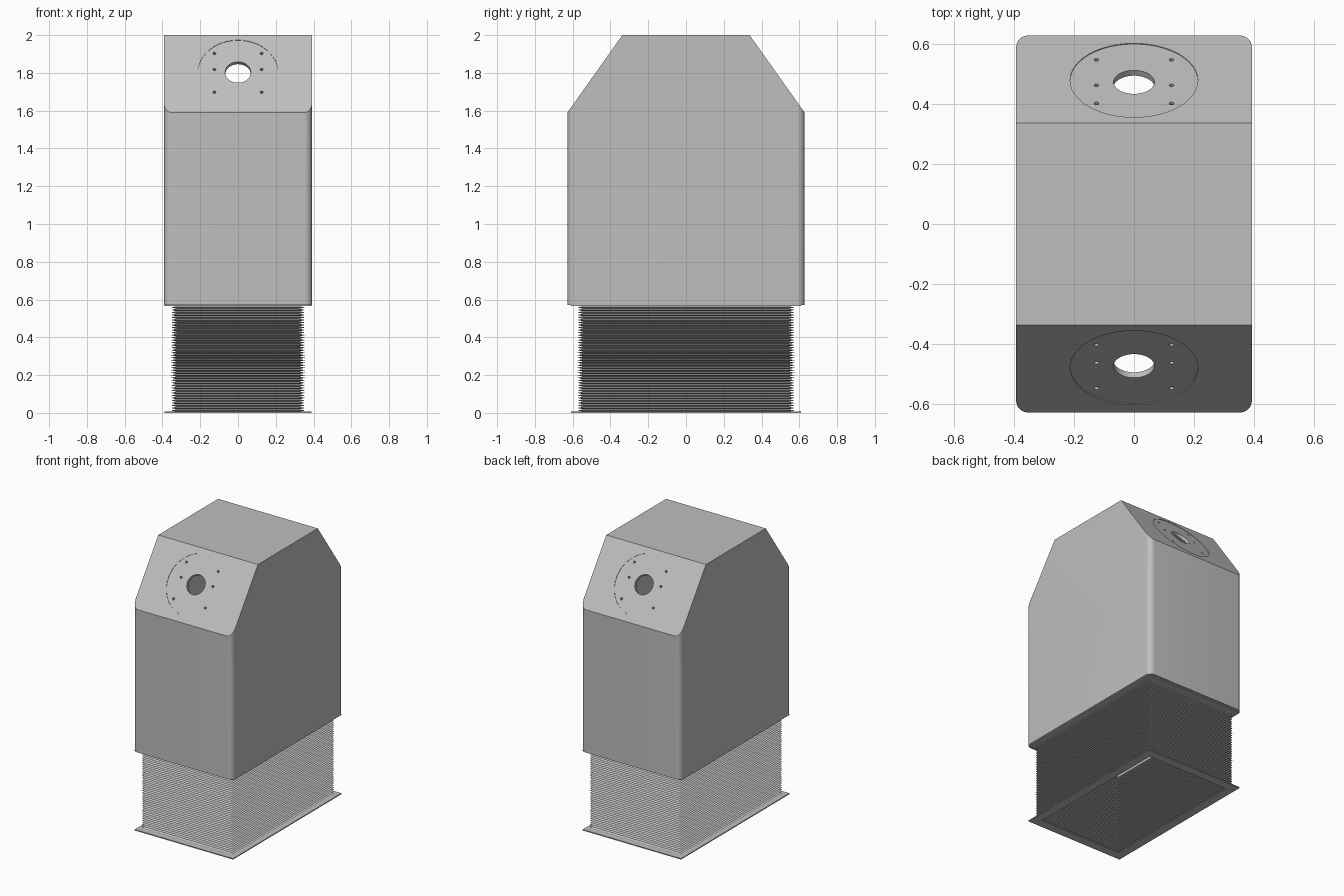
import bpy, bmesh, math
from mathutils import Matrix, Vector

cube = bpy.data.objects.get("Cube")
if cube:
    bpy.data.objects.remove(cube, do_unlink=True)

grey = bpy.data.materials.new("plain grey")
grey.diffuse_color = (0.52, 0.52, 0.52, 1)
grey.use_nodes = True
grey.node_tree.nodes["Principled BSDF"].inputs["Base Color"].default_value = grey.diffuse_color

HX, HY = 0.393, 0.628          # housing half sizes
Z0, Z1, Z2 = 0.572, 1.59, 2.0  # housing bottom, shoulder and top
TOP_Y = 0.337                  # half depth of the flat top
WALL = 0.025
BX, BY = 0.355, 0.575          # bellows half sizes
slope = Vector((0, Z2 - Z1, HY - TOP_Y)).normalized()


def finish(bm, name):
    bmesh.ops.recalc_face_normals(bm, faces=bm.faces)
    mesh = bpy.data.meshes.new(name)
    bm.to_mesh(mesh)
    bm.free()
    mesh.materials.append(grey)
    ob = bpy.data.objects.new(name, mesh)
    bpy.context.collection.objects.link(ob)
    return ob


def gabled_block(name, inset, radius, bottom):
    """Prism with round upright edges and two sloping shoulders."""
    bm = bmesh.new()
    ring = []
    for i, (sx, sy) in enumerate([(1, 1), (-1, 1), (-1, -1), (1, -1)]):
        for k in range(9):
            a = math.radians(i * 90 + k * 90 / 8)
            ring.append(bm.verts.new((sx * (HX - inset - radius) + radius * math.cos(a),
                                      sy * (HY - inset - radius) + radius * math.sin(a), bottom)))
    base = bm.faces.new(ring)
    top = bmesh.ops.extrude_face_region(bm, geom=[base])["geom"]
    bmesh.ops.translate(bm, verts=[v for v in top if isinstance(v, bmesh.types.BMVert)],
                        vec=(0, 0, Z2 - inset - bottom))
    for s in (1, -1):
        n = Vector((0, s * slope.y, slope.z))
        cut = bmesh.ops.bisect_plane(bm, geom=bm.verts[:] + bm.edges[:] + bm.faces[:],
                                     plane_co=Vector((0, s * HY, Z1)) - n * inset,
                                     plane_no=n, clear_outer=True)["geom_cut"]
        bmesh.ops.holes_fill(bm, edges=[e for e in cut if isinstance(e, bmesh.types.BMEdge)])
    return finish(bm, name)


def shoulder_cutter(name, discs, depth):
    """Cylinders square to both sloping faces, listed as (x, z, radius)."""
    bm = bmesh.new()
    for s in (1, -1):
        n = Vector((0, s * slope.y, slope.z))
        for x, z, r in discs:
            y = s * (HY - (z - Z1) * (HY - TOP_Y) / (Z2 - Z1))
            place = Matrix.Translation(Vector((x, y, z)) + n * (0.05 - depth) / 2)
            bmesh.ops.create_cone(bm, cap_ends=True, segments=48 if r > 0.03 else 12,
                                  radius1=r, radius2=r, depth=depth + 0.05,
                                  matrix=place @ n.to_track_quat("Z", "Y").to_matrix().to_4x4())
    return finish(bm, name)


def subtract(target, cutter):
    mod = target.modifiers.new("cut", "BOOLEAN")
    mod.operation = "DIFFERENCE"
    mod.solver = "EXACT"
    mod.object = cutter
    bpy.context.view_layer.objects.active = target
    bpy.ops.object.modifier_apply(modifier=mod.name)
    bpy.data.objects.remove(cutter, do_unlink=True)


# Hollow housing with a shallow round seat, a bore and six bolt holes per shoulder
housing = gabled_block("housing", 0, 0.04, Z0)
subtract(housing, gabled_block("cavity", WALL, 0.015, Z0 - 0.1))
subtract(housing, shoulder_cutter("seat_cutter", [(0, 1.80, 0.213)], 0.003))
bolts = [(x, z, 0.008) for x in (-0.125, 0.125) for z in (1.70, 1.82, 1.905)]
subtract(housing, shoulder_cutter("bore_cutter", [(0, 1.805, 0.068)] + bolts, 0.06))
bpy.ops.object.select_all(action="DESELECT")
housing.select_set(True)
bpy.context.view_layer.objects.active = housing
bpy.ops.object.shade_smooth_by_angle(angle=math.radians(25))


def loop(bm, hx, hy, z):
    return [bm.verts.new((sx * hx, sy * hy, z)) for sx, sy in [(1, 1), (-1, 1), (-1, -1), (1, -1)]]


def bridge(bm, a, b):
    for i in range(4):
        j = (i + 1) % 4
        bm.faces.new((a[i], a[j], b[j], b[i]))


# Pleated bellows skirt
PLEATS, DEPTH = 42, 0.03
bottom, top = 0.006, Z0 - 0.007
bm = bmesh.new()
previous = None
for i in range(2 * PLEATS + 1):
    d = 0 if i % 2 else DEPTH
    ring = loop(bm, BX - d, BY - d, bottom + (top - bottom) * i / (2 * PLEATS))
    if previous:
        bridge(bm, previous, ring)
    previous = ring
finish(bm, "bellows")

# Thin frames closing both ends of the bellows
for name, z in (("base_frame", 0), ("upper_frame", Z0 - 0.007)):
    bm = bmesh.new()
    rings = [loop(bm, hx, hy, z + h) for hx, hy, h in
             [(0.388, 0.61, 0), (0.388, 0.61, 0.007),
              (BX - DEPTH, BY - DEPTH, 0.007), (BX - DEPTH, BY - DEPTH, 0)]]
    for i in range(4):
        bridge(bm, rings[i], rings[(i + 1) % 4])
    finish(bm, name)
